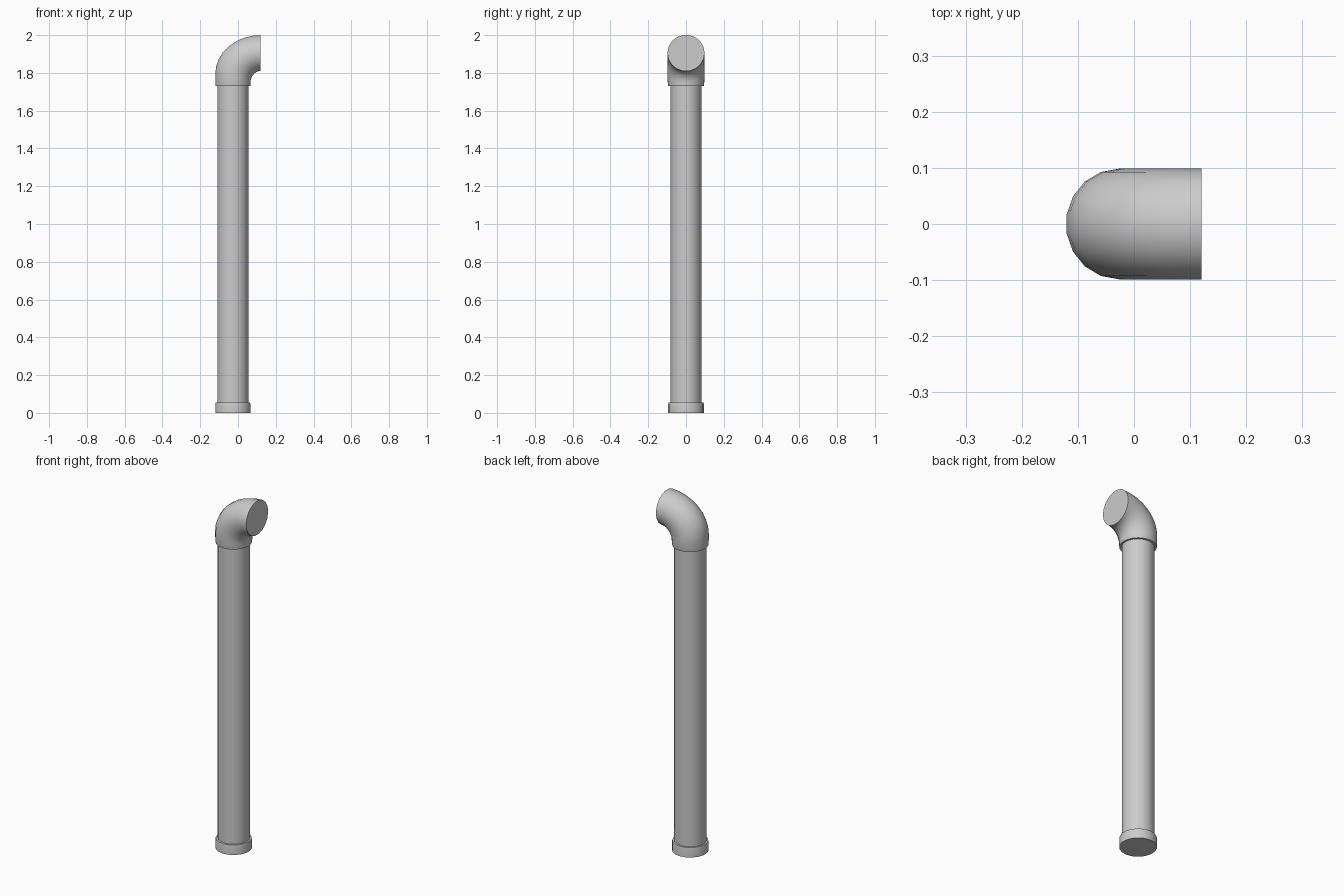
import bpy, bmesh, math

if "Cube" in bpy.data.objects:
    bpy.data.objects.remove(bpy.data.objects["Cube"])

SIDES = 18
CX = -0.027  # axis of the upright pipe


def loft(name, rings):
    """Skin a closed solid over rings given as (outer xz, inner xz, half width y)."""
    bm = bmesh.new()
    loops = []
    for (ox, oz), (ix, iz), ry in rings:
        loop = []
        for i in range(SIDES):
            a = math.radians(10) + 2 * math.pi * i / SIDES
            t = math.cos(a) / math.cos(math.radians(10))
            loop.append(bm.verts.new(((ox + ix) / 2 + t * (ix - ox) / 2,
                                      ry * math.sin(a),
                                      (oz + iz) / 2 + t * (iz - oz) / 2)))
        loops.append(loop)
    for a, b in zip(loops, loops[1:]):
        for i in range(SIDES):
            j = (i + 1) % SIDES
            bm.faces.new((a[i], a[j], b[j], b[i]))
    bm.faces.new(loops[0][::-1])
    bm.faces.new(loops[-1])
    bmesh.ops.recalc_face_normals(bm, faces=bm.faces)
    mesh = bpy.data.meshes.new(name)
    bm.to_mesh(mesh)
    bm.free()
    obj = bpy.data.objects.new(name, mesh)
    bpy.context.collection.objects.link(obj)
    bpy.ops.object.select_all(action='DESELECT')
    obj.select_set(True)
    bpy.context.view_layer.objects.active = obj
    bpy.ops.object.shade_smooth_by_angle(angle=math.radians(40))
    return obj


def level(r, z, ry=None):
    return ((CX - r, z), (CX + r, z), ry or r)


# Upright pipe
loft("pipe", [level(0.082, 0.03), level(0.082, 1.76)])

# Base collar
loft("base_collar", [level(0.093, 0.0, 0.095), level(0.093, 0.045, 0.095),
                     level(0.091, 0.055, 0.093)])

# Elbow: short sleeve, then a quarter bend to a flat end facing +x
elbow = [level(0.092, 1.73, 0.094), level(0.093, 1.742, 0.096)]
STEPS = 8
for k in range(STEPS + 1):
    a = math.pi / 2 * k / STEPS
    c, s = math.cos(a), math.sin(a)
    elbow.append(((0.12 - 0.24 * c, 1.795 + 0.205 * s),
                  (0.12 - 0.054 * c, 1.747 + 0.063 * s), 0.0985))
loft("elbow", elbow)
